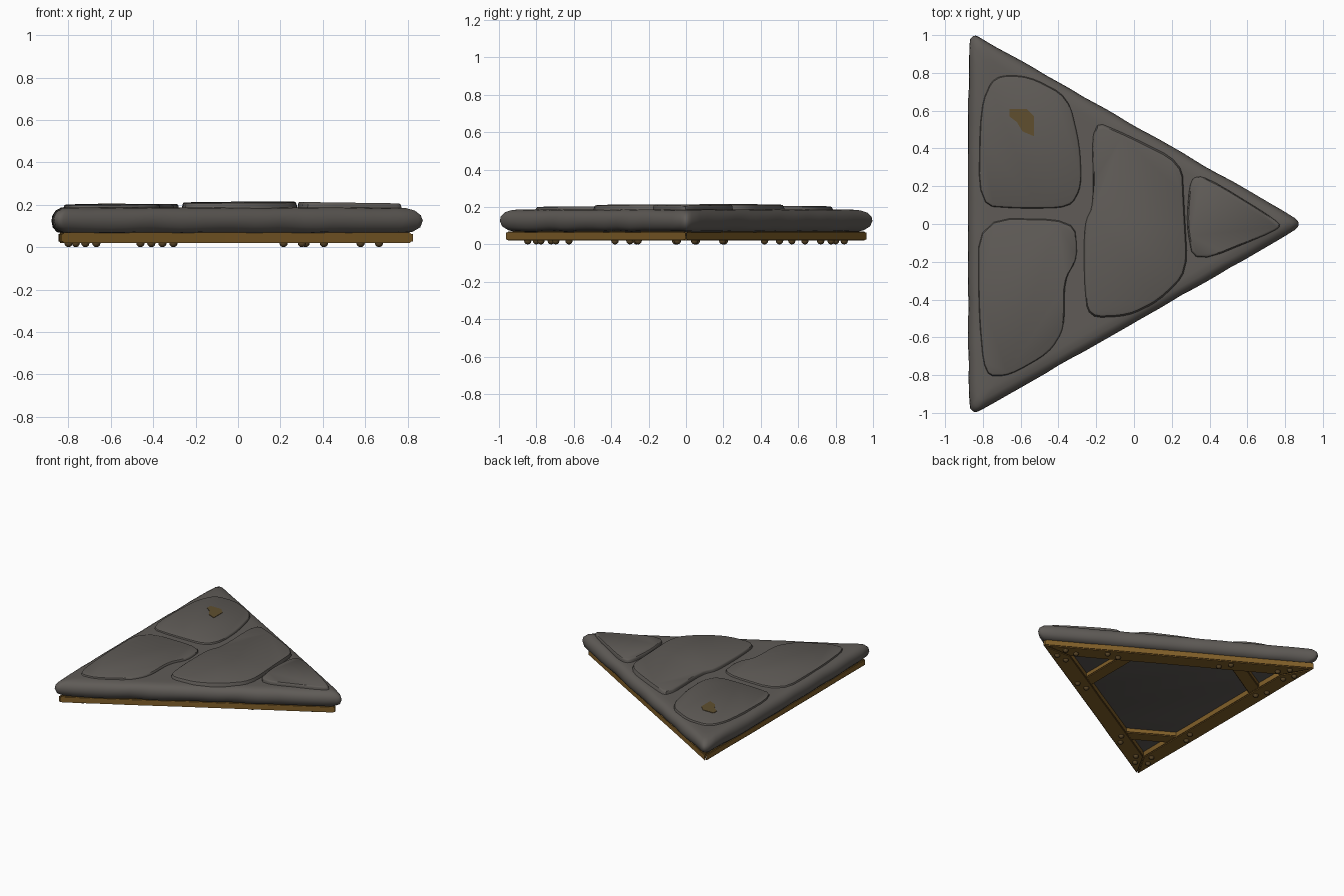
import bpy, bmesh, math, random
from mathutils import Vector, Matrix, noise

if "Cube" in bpy.data.objects:
    bpy.data.objects.remove(bpy.data.objects["Cube"])

random.seed(4)
CX = -0.285            # centroid of the triangle


def material(name, rgb):
    m = bpy.data.materials.new(name)
    m.diffuse_color = (*rgb, 1)
    m.use_nodes = True
    m.node_tree.nodes["Principled BSDF"].inputs["Base Color"].default_value = m.diffuse_color
    return m


STONE = material("grey stone", (0.115, 0.105, 0.095))
WOOD = material("brown wood", (0.22, 0.115, 0.022))
NAIL = material("dark nail", (0.10, 0.06, 0.02))
PATCH = material("ochre patch", (0.115, 0.078, 0.028))


def finish(name, bm, mat, angle=35):
    bmesh.ops.recalc_face_normals(bm, faces=bm.faces)
    me = bpy.data.meshes.new(name)
    bm.to_mesh(me)
    bm.free()
    ob = bpy.data.objects.new(name, me)
    bpy.context.collection.objects.link(ob)
    me.materials.append(mat)
    bpy.ops.object.select_all(action='DESELECT')
    ob.select_set(True)
    bpy.context.view_layer.objects.active = ob
    bpy.ops.object.shade_smooth_by_angle(angle=math.radians(angle))
    return ob


def chaikin(pts, times):
    for _ in range(times):
        out = []
        for a, b in zip(pts, pts[1:] + pts[:1]):
            out += [a.lerp(b, 0.2), a.lerp(b, 0.8)]
        pts = out
    return pts


def loft(rings):
    bm = bmesh.new()
    rows = [[bm.verts.new(p) for p in r] for r in rings]
    n = len(rows[0])
    for lo, hi in zip(rows, rows[1:]):
        for i in range(n):
            bm.faces.new((lo[i], lo[(i + 1) % n], hi[(i + 1) % n], hi[i]))
    bm.faces.new(rows[0][::-1])
    bm.faces.new(rows[-1])
    return bm


# Slab: rounded, slightly worn triangle
corners = [(-0.88, -0.965), (-0.845, -1.005), (-0.79, -0.975),
           (0.84, -0.045), (0.88, 0), (0.84, 0.045),
           (-0.79, 0.975), (-0.845, 1.005), (-0.88, 0.965)]
outline = []
pts = chaikin([Vector(c) for c in corners], 2)
for a, b in zip(pts, pts[1:] + pts[:1]):
    steps = max(1, round((b - a).length / 0.07))
    outline += [a.lerp(b, i / steps) for i in range(steps)]
centre = Vector((CX, 0))
rings = []
for inset, z in [(0.05, 0.066), (0.025, 0.074), (0.006, 0.095), (0, 0.125),
                 (0.004, 0.15), (0.018, 0.172), (0.04, 0.184), (0.075, 0.188), (0.11, 0.188)]:
    ring = []
    for p in outline:
        w = noise.noise(Vector((p.x * 5, p.y * 5, z * 6)))
        q = centre + (p - centre) * (1 - (inset + 0.008 * max(0, w)) / 0.585)
        ring.append((q.x, q.y, z + (0.006 * w if 0.07 < z < 0.188 else 0)))
    rings.append(ring)
finish("stone_slab", loft(rings), STONE, 50)

# Raised flagstones: outline, height at middle, tilt in x and y
FLAGS = {
    "flagstone_back_left": ([(-.82, .10), (-.81, .62), (-.74, .78), (-.56, .78), (-.35, .67),
                             (-.29, .42), (-.28, .2), (-.34, .09), (-.6, .085)], .203, .006, .004),
    "flagstone_front_left": ([(-.82, .025), (-.32, .02), (-.30, -.18), (-.37, -.3), (-.37, -.55),
                              (-.45, -.68), (-.66, -.8), (-.79, -.8), (-.82, -.45)], .202, .004, .0),
    "flagstone_middle": ([(-.22, .54), (-.05, .47), (.25, .32), (.26, .1), (.28, -.25), (.13, -.4),
                          (-.03, -.48), (-.24, -.49), (-.26, -.3), (-.26, .0), (-.21, .1)], .213, .006, .003),
    "flagstone_tip": ([(.30, .24), (.38, .25), (.77, .01), (.76, -.03), (.32, -.21), (.28, 0)],
                      .211, -.014, .0),
}
for name, (shape, h, tx, ty) in FLAGS.items():
    pts = chaikin([Vector(p) for p in shape], 2)
    mid = sum(pts, Vector((0, 0))) / len(pts)
    rings = []
    for scale, drop in [(1.03, None), (1.01, .012), (1.0, .004), (.975, 0)]:
        ring = []
        for p in pts:
            d = p - mid
            q = mid + d * scale
            z = 0.17 if drop is None else h + tx * d.x + ty * d.y - drop
            ring.append((q.x, q.y, z))
        rings.append(ring)
    finish(name, loft(rings), STONE, 40)

# Ochre patch on the back left flagstone
patch = [(-.66, .61), (-.57, .61), (-.53, .57), (-.53, .465), (-.59, .49), (-.62, .54), (-.66, .57)]
finish("patch", loft([[(x, y, z) for x, y in patch] for z in (.2, .2065)]), PATCH)


# Timber underframe
def turned(bm, turn):
    m = Matrix.Translation((CX, 0, 0)) @ Matrix.Rotation(turn, 4, 'Z') @ Matrix.Translation((-CX, 0, 0))
    bmesh.ops.transform(bm, matrix=m, verts=bm.verts)


def board(name, shape, z0, z1, turn):
    bm = loft([[(x, y, z) for x, y in shape] for z in (z0, z1)])
    bmesh.ops.subdivide_edges(bm, edges=[e for e in bm.edges if e.calc_length() > 0.5], cuts=6)
    bmesh.ops.bevel(bm, geom=[e for e in bm.edges if len(e.link_faces) == 2
                              and e.calc_face_angle(0) > 0.5],
                    offset=0.006, segments=2, affect='EDGES')
    for v in bm.verts:
        v.co.x += 0.004 * noise.noise(v.co * 4 + Vector((turn, 0, 0)))
    turned(bm, turn)
    finish(name, bm, WOOD)


SIDES = ["left", "front", "back"]
BRACE_AT = [0.535, 0.61, 0.61]          # distance of each corner brace from the centre
NAILS = [(-.80, .8), (-.765, .72), (-.80, .5), (-.765, .42),
         (-.765, -.30), (-.80, -.38), (-.80, -.8), (-.765, -.72)]
for k, side in enumerate(SIDES):
    turn = k * math.tau / 3
    board(f"{side}_beam", [(-.845, -.965), (-.845, .962), (-.72, .752), (-.72, -.755)], .02, .069, turn)
    # the brace lies across the corner opposite the beam
    x = CX + BRACE_AT[k]
    half = (1.13 - BRACE_AT[k]) * 0.577 - 0.07
    board(f"{side}_opposite_brace", [(x - .05, -half - .03), (x + .05, -half + .03),
                                     (x + .05, half - .03), (x - .05, half + .03)], .028, .068, turn)
    # domed nail heads under the beam
    bm = bmesh.new()
    for nx, ny in NAILS:
        bmesh.ops.create_uvsphere(bm, u_segments=10, v_segments=6, radius=0.02,
                                  matrix=Matrix.Translation((nx, ny, .02)))
    turned(bm, turn)
    finish(f"{side}_nails", bm, NAIL)
